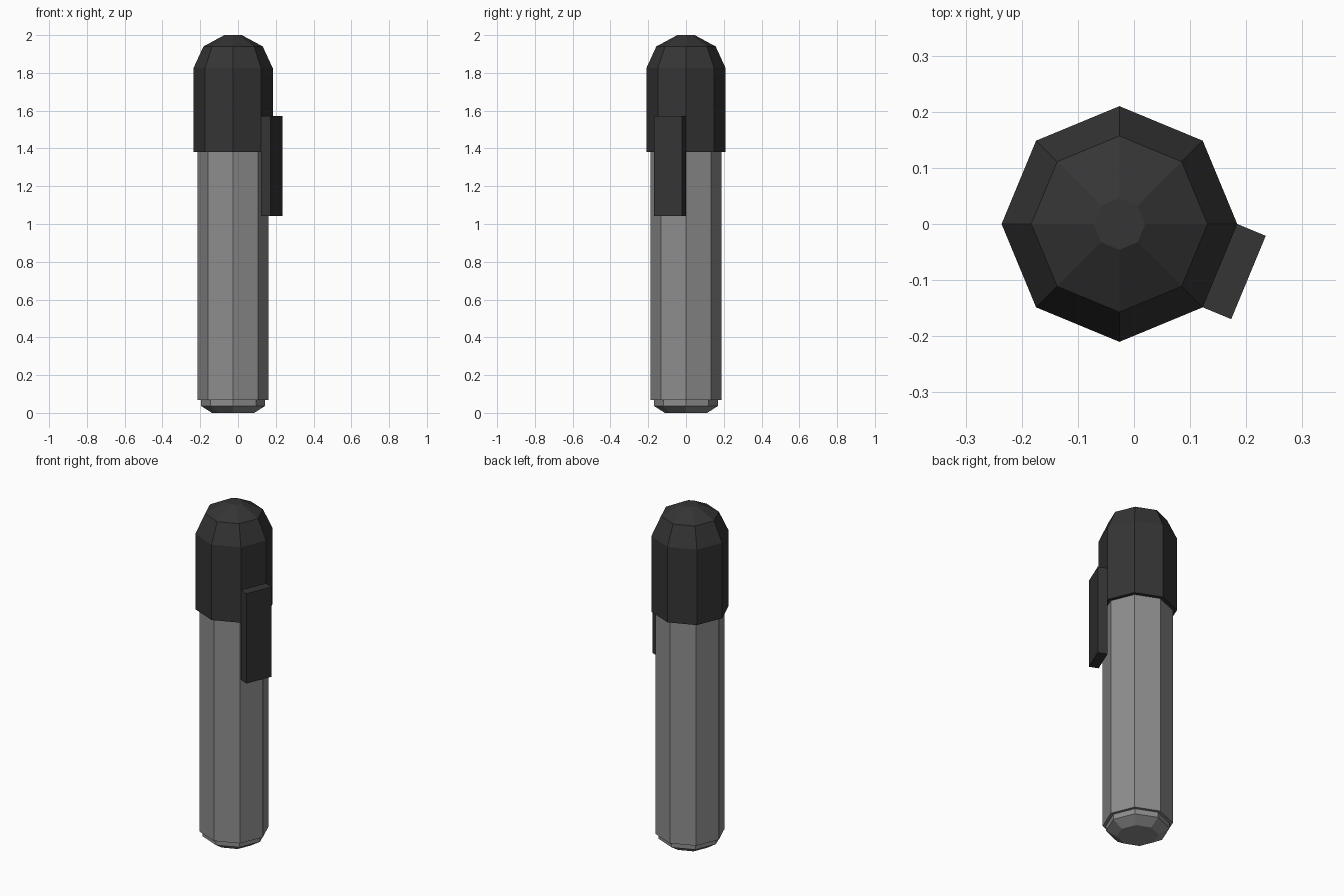
import bpy, bmesh, math
from mathutils import Matrix

if "Cube" in bpy.data.objects:
    bpy.data.objects.remove(bpy.data.objects["Cube"])

SIDES = 8
CENTER_X = -0.026


def material(name, value):
    mat = bpy.data.materials.new(name)
    mat.diffuse_color = (value, value, value, 1)
    mat.use_nodes = True
    mat.node_tree.nodes["Principled BSDF"].inputs["Base Color"].default_value = mat.diffuse_color
    return mat


def finish(name, bm, mat):
    bmesh.ops.recalc_face_normals(bm, faces=bm.faces)
    mesh = bpy.data.meshes.new(name)
    bm.to_mesh(mesh)
    bm.free()
    mesh.materials.append(mat)
    obj = bpy.data.objects.new(name, mesh)
    obj.location.x = CENTER_X
    bpy.context.collection.objects.link(obj)
    return obj


def lathe(name, profile, mat):
    """Closed octagonal solid from (radius, z) pairs, bottom to top."""
    bm = bmesh.new()
    rings = []
    for r, z in profile:
        angles = [math.tau * i / SIDES for i in range(SIDES)]
        rings.append([bm.verts.new((r * math.cos(a), r * math.sin(a), z)) for a in angles])
    for low, high in zip(rings, rings[1:]):
        for i in range(SIDES):
            j = (i + 1) % SIDES
            bm.faces.new((low[i], low[j], high[j], high[i]))
    bm.faces.new(rings[0][::-1])
    bm.faces.new(rings[-1])
    return finish(name, bm, mat)


grey = material("barrel_grey", 0.27)
dark = material("cap_dark", 0.035)

# Barrel with a stepped, chamfered end plug
lathe("barrel", [(0.112, 0), (0.17, 0.037), (0.17, 0.068), (0.188, 0.068), (0.188, 1.39)], grey)

# Cap with a faceted dome
lathe("cap", [(0.21, 1.38), (0.21, 1.825), (0.157, 1.94), (0.046, 2.0)], dark)

# Pocket clip: flat bar on one cap facet, hanging below the cap rim
half_turn = math.pi / SIDES
inner, outer = 0.21 * math.cos(half_turn), 0.249
width = 2 * 0.21 * math.sin(half_turn)
bottom, top = 1.043, 1.573
bm = bmesh.new()
bmesh.ops.create_cube(bm, size=1, matrix=(
    Matrix.Rotation(-half_turn, 4, 'Z')
    @ Matrix.Translation(((inner + outer) / 2, 0, (bottom + top) / 2))
    @ Matrix.Diagonal((outer - inner, width, top - bottom, 1))))
finish("pocket_clip", bm, dark)
